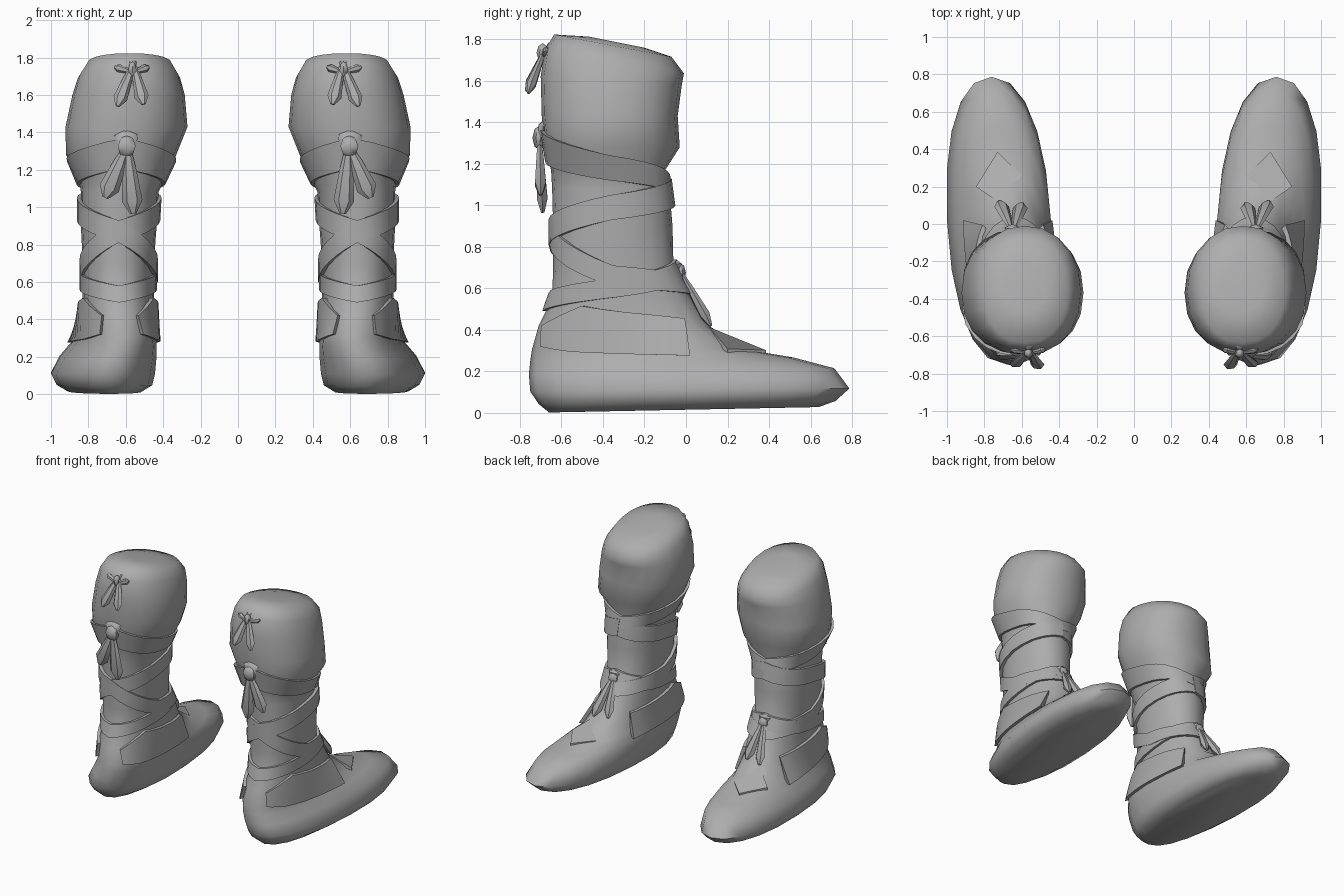
import bpy, bmesh, math
from mathutils import Vector

if "Cube" in bpy.data.objects:
    bpy.data.objects.remove(bpy.data.objects["Cube"])

leather = bpy.data.materials.new("grey leather")
leather.diffuse_color = (0.42, 0.42, 0.42, 1)
leather.use_nodes = True
leather.node_tree.nodes["Principled BSDF"].inputs["Base Color"].default_value = leather.diffuse_color
N = 20

# Boot sections: z, x min, x max, back y, toe y, tilt along y, x skew along y
SECTIONS = [
    (0.015, .52, .91, -.66, .64, .02, .04),
    (0.05, .46, .97, -.71, .72, .01, .05),
    (0.11, .445, 1.0, -.75, .787, .01, .05),
    (0.20, .44, .95, -.757, .715, .02, .06),
    (0.26, .44, .90, -.75, .52, .01, .07),
    (0.305, .44, .86, -.742, .29, 0, .06),
    (0.42, .445, .84, -.71, .11, 0, .03),
    (0.55, .45, .83, -.645, .03, 0, 0),
    (0.70, .45, .83, -.64, -.06, 0, 0),
    (0.90, .435, .84, -.64, -.065, 0, 0),
    (1.08, .425, .84, -.645, -.08, 0, 0),
    (1.17, .385, .85, -.65, -.10, 0, 0),
    (1.28, .33, .92, -.68, -.03, 0, 0),
    (1.43, .27, .922, -.695, -.04, 0, 0),
    (1.60, .285, .885, -.70, -.02, -.06, 0),
    (1.69, .31, .855, -.68, -.01, -.17, 0),
    (1.765, .355, .805, -.635, -.07, -.19, 0),
    (1.785, .47, .69, -.47, -.20, -.20, 0),
]


def spow(v, p):
    return math.copysign(abs(v) ** p, v)


def section_point(sec, a, off=0):
    z, x0, x1, y0, y1, tilt, skew = sec
    cx, cy = (x0 + x1) / 2, (y0 + y1) / 2
    dy = ((y1 - y0) / 2 + off) * spow(math.sin(a), .9)
    dx = ((x1 - x0) / 2 + off) * spow(math.cos(a), .9)
    return Vector((cx + dx + skew * dy, cy + dy, z + tilt * (dy + (cy + .33 if z > 1.5 else 0))))


def on_boot(a, z, off):
    """Point on the boot surface at angle a and height z, pushed out by off."""
    for lo, hi in zip(SECTIONS, SECTIONS[1:]):
        if lo[0] <= z <= hi[0]:
            t = (z - lo[0]) / (hi[0] - lo[0])
            sec = [p + (q - p) * t for p, q in zip(lo, hi)]
            return section_point(sec, a, off)


def through(*vals):
    """Piecewise linear function of t in 0..1 through evenly spaced values."""
    def f(t):
        s = t * (len(vals) - 1)
        i = min(int(s), len(vals) - 2)
        return vals[i] + (vals[i + 1] - vals[i]) * (s - i)
    return f


def finish(name, bm, angle=50):
    bmesh.ops.recalc_face_normals(bm, faces=bm.faces)
    me = bpy.data.meshes.new(name)
    bm.to_mesh(me)
    bm.free()
    me.materials.append(leather)
    me.shade_smooth()
    me.set_sharp_from_angle(angle=math.radians(angle))
    ob = bpy.data.objects.new(name, me)
    bpy.context.collection.objects.link(ob)
    mir = ob.modifiers.new("other boot", 'MIRROR')
    mir.use_mirror_merge = False
    return ob


def loft(name, rings, closed=False, angle=50):
    bm = bmesh.new()
    vs = [[bm.verts.new(p) for p in r] for r in rings]
    n = len(rings[0])
    pairs = list(zip(vs, vs[1:])) + ([(vs[-1], vs[0])] if closed else [])
    for a, b in pairs:
        for i in range(n):
            j = (i + 1) % n
            bm.faces.new((a[i], a[j], b[j], b[i]))
    if not closed:
        bm.faces.new(vs[0])
        bm.faces.new(vs[-1])
    return finish(name, bm, angle)


def band(name, low, high, bottom, top, steps=24, closed=False, out=.018):
    """Strap lying on the boot: start and end angles and heights of both edges."""
    rings = []
    for i in range(steps + (0 if closed else 1)):
        t = i / steps
        al, ah = (math.radians(s + (e - s) * t) for s, e in (low, high))
        zl, zh = bottom(t), top(t)
        rings.append([on_boot(al, zl, -.02), on_boot(al, zl, out),
                      on_boot(ah, zh, out), on_boot(ah, zh, -.02)])
    loft(name, rings, closed, 35)


def ribbon(name, p0, p1, width, depth):
    """Folded lace tail that widens and then narrows to a tip."""
    p0, p1 = Vector(p0), Vector(p1)
    d = (p1 - p0).normalized()
    side = d.cross(Vector((0, 1, 0))).normalized()
    nrm = side.cross(d)
    rings = []
    for t, w in ((0, .35), (.3, .65), (.8, 1), (1, .3)):
        c = p0.lerp(p1, t)
        rings.append([c + side * math.cos(k * math.pi / 3) * width * w
                      + nrm * math.sin(k * math.pi / 3) * depth * w for k in range(6)])
    loft(name, rings, angle=40)


def knot(name, loc, size):
    bm = bmesh.new()
    bmesh.ops.create_uvsphere(bm, u_segments=6, v_segments=4, radius=1)
    for v in bm.verts:
        v.co = Vector(loc) + Vector([c * s for c, s in zip(v.co, size)])
    finish(name, bm)


# Boot body, foot and shaft in one skin
loft("boot_body", [[section_point(s, 2 * math.pi * i / N) for i in range(N)] for s in SECTIONS], angle=75)

# Straps circling the leg, starting from the outer side
turn = (0, 360)
band("upper_strap", turn, turn, through(1.12, 1.06, 1.12, 1.205, 1.12),
     through(1.24, 1.15, 1.24, 1.37, 1.24), 24, True)
band("ankle_strap", turn, turn, through(.56, .65, .56, .49, .56),
     through(.65, .74, .65, .58, .65), 24, True)
# Two mirrored laces that cross at the back
low, high = through(1.0, .93, .81, .60, .57), through(1.13, 1.05, .93, .71, .66)
band("cross_strap_a", (90, 450), (90, 450), low, high)
band("cross_strap_b", (90, -270), (90, -270), low, high, out=.022)

# Ankle side panels
for name, f in (("outer_panel", lambda a: a), ("inner_panel", lambda a: 180 - a)):
    band(name, (f(-62), f(14)), (f(-66), f(44)), through(.32, .295, .285, .275),
         through(.42, .515, .48, .455), 12, out=.022)

# Diamond patch on the instep
patch = [(.73, .385, .298), (.60, .26, .308), (.715, .11, .41), (.845, .20, .305)]
loft("instep_patch", [[(x, y, z + dz) for x, y, z in patch] for dz in (-.04, .004)], angle=30)

# Small bow at the top of the back
knot("top_knot", (.565, -.69, 1.735), (.025, .03, .045))
ribbon("top_tail_outer", (.565, -.68, 1.75), (.645, -.76, 1.54), .038, .024)
ribbon("top_tail_inner", (.555, -.68, 1.75), (.505, -.77, 1.55), .038, .024)
ribbon("top_loop_outer", (.56, -.69, 1.72), (.66, -.67, 1.75), .022, .018)
ribbon("top_loop_inner", (.56, -.69, 1.72), (.475, -.67, 1.75), .022, .018)
ribbon("top_loop_up", (.56, -.69, 1.71), (.565, -.645, 1.79), .026, .015)

# Large bow on the back of the upper strap
knot("back_knot", (.595, -.705, 1.325), (.055, .035, .06))
ribbon("back_knot_fold", (.595, -.71, 1.27), (.60, -.68, 1.41), .068, .028)
ribbon("back_tail_outer", (.60, -.705, 1.31), (.71, -.70, 1.05), .055, .03)
ribbon("back_tail_inner", (.59, -.705, 1.31), (.56, -.69, .965), .055, .03)

# Bow on the instep
knot("front_knot", (.65, -.035, .675), (.045, .035, .05))
ribbon("front_knot_fold", (.65, -.03, .64), (.65, -.05, .735), .05, .028)
ribbon("front_tail_outer", (.66, -.02, .67), (.72, .12, .42), .04, .027)
ribbon("front_tail_inner", (.64, -.02, .67), (.60, .11, .43), .04, .027)
